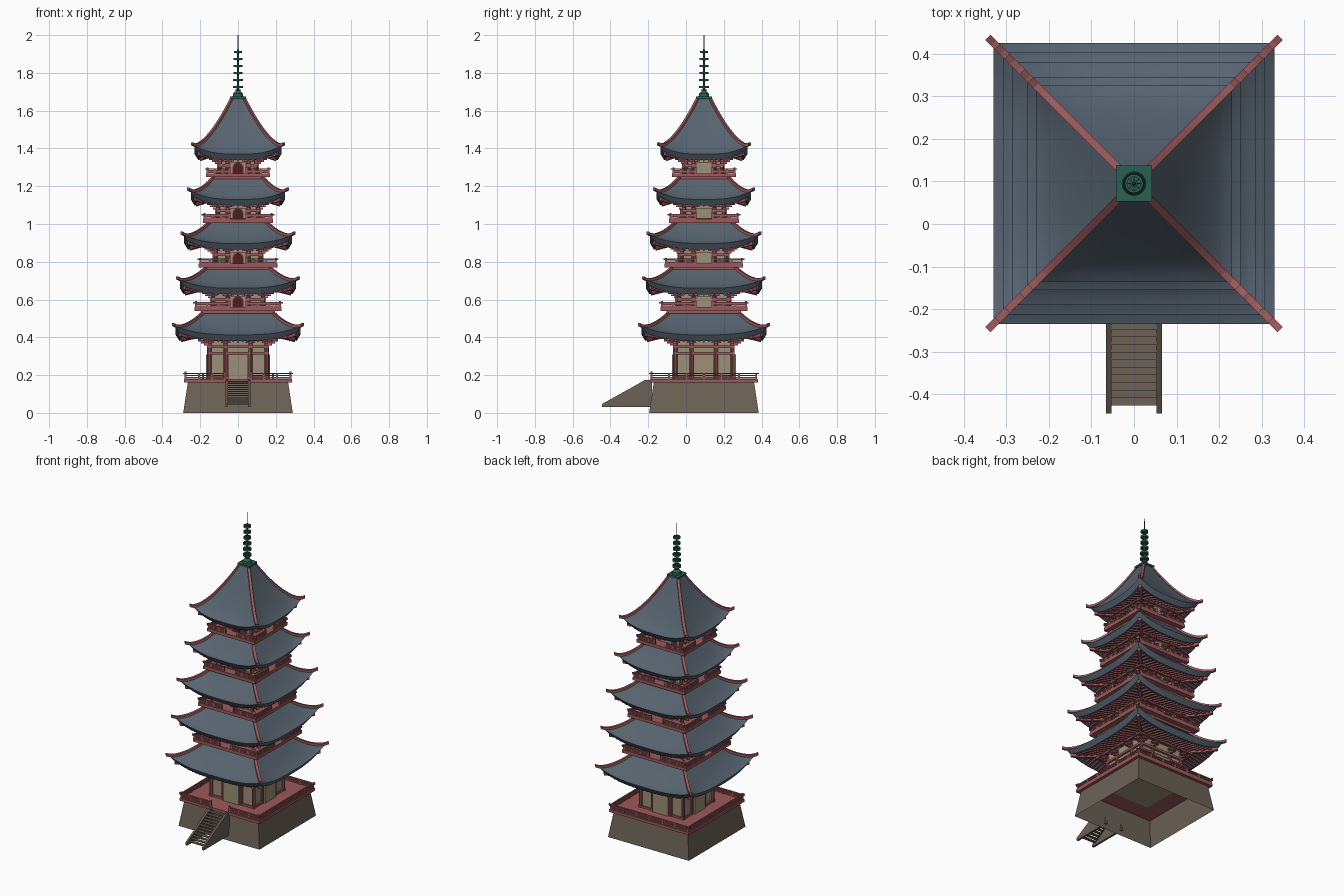
import bpy, bmesh, math
from mathutils import Vector, Matrix

if "Cube" in bpy.data.objects:
    bpy.data.objects.remove(bpy.data.objects["Cube"])

CY = 0.095  # the tower stands behind the origin, the stairs reach forward


def material(name, rgb):
    m = bpy.data.materials.new(name)
    m.diffuse_color = (*rgb, 1)
    m.use_nodes = True
    m.node_tree.nodes["Principled BSDF"].inputs["Base Color"].default_value = m.diffuse_color
    return m


RED = material("red_wood", (0.33, 0.10, 0.105))
DARK = material("dark_red", (0.09, 0.012, 0.012))
SLATE = material("slate", (0.095, 0.125, 0.16))
PLASTER = material("plaster", (0.33, 0.28, 0.19))
STONE = material("stone", (0.15, 0.122, 0.092))
GREEN = material("bronze_green", (0.025, 0.115, 0.08))


def prism(bm, ring_a, ring_b, caps=True):
    a = [bm.verts.new(p) for p in ring_a]
    b = [bm.verts.new(p) for p in ring_b]
    n = len(a)
    for i in range(n):
        bm.faces.new((a[i], a[(i + 1) % n], b[(i + 1) % n], b[i]))
    if caps:
        bm.faces.new(a[::-1])
        bm.faces.new(b)


def square(d, z):
    return [(-d, -d, z), (d, -d, z), (d, d, z), (-d, d, z)]


def box(bm, x0, x1, y0, y1, z0, z1):
    ring = lambda z: [(x0, y0, z), (x1, y0, z), (x1, y1, z), (x0, y1, z)]
    prism(bm, ring(z0), ring(z1))


def sweep(bm, pts, w, h):
    """Rectangular bar along a path, its bottom on the path."""
    d = pts[-1] - pts[0]
    s = Vector((-d.y, d.x, 0)).normalized() * w / 2
    up = Vector((0, 0, h))
    rings = [[bm.verts.new(q) for q in (p - s, p + s, p + s + up, p - s + up)] for p in pts]
    for a, b in zip(rings, rings[1:]):
        for i in range(4):
            bm.faces.new((a[i], a[(i + 1) % 4], b[(i + 1) % 4], b[i]))
    bm.faces.new(rings[0][::-1])
    bm.faces.new(rings[-1])


def lathe(bm, profile, n=16):
    rings = [[bm.verts.new((r * math.cos(2 * math.pi * i / n), r * math.sin(2 * math.pi * i / n), z))
              for i in range(n)] for r, z in profile]
    for a, b in zip(rings, rings[1:]):
        for i in range(n):
            bm.faces.new((a[i], a[(i + 1) % n], b[(i + 1) % n], b[i]))


def finish(bm, name, mat, sides=1, smooth=False):
    """Repeat the front side round the tower, then make the object."""
    geom = bm.verts[:] + bm.edges[:] + bm.faces[:]
    for k in range(1, sides):
        new = bmesh.ops.duplicate(bm, geom=geom)["geom"]
        verts = [v for v in new if isinstance(v, bmesh.types.BMVert)]
        bmesh.ops.rotate(bm, verts=verts, matrix=Matrix.Rotation(k * math.pi / 2, 3, 'Z'))
    if smooth:
        bmesh.ops.remove_doubles(bm, verts=bm.verts, dist=1e-5)
    bmesh.ops.recalc_face_normals(bm, faces=bm.faces)
    bmesh.ops.translate(bm, verts=bm.verts, vec=(0, CY, 0))
    me = bpy.data.meshes.new(name)
    bm.to_mesh(me)
    bm.free()
    me.materials.append(mat)
    ob = bpy.data.objects.new(name, me)
    bpy.context.collection.objects.link(ob)
    if smooth:
        bpy.context.view_layer.objects.active = ob
        ob.select_set(True)
        bpy.ops.object.shade_smooth_by_angle(angle=math.radians(30))
        ob.select_set(False)


def surf(u, t, H, h, z0, z1, lift, power):
    """Point on the front roof slope: u along the eave, t from eave to top."""
    d = H + (h - H) * t
    return Vector((u * d, -d, z0 + (z1 - z0) * t ** power + lift * abs(u) ** 3 * (1 - t) ** 2))


def roof(n, H, h, z0, z1, wall, lift=0.045, power=1.35):
    top = lambda u, t: surf(u, t, H, h, z0, z1, lift, power)
    under = lambda u, t: surf(u, t, H - 0.02, wall, z0 - 0.032, z0 + 0.005, lift, 1)
    # tiled slope, eave band and soffit
    bm = bmesh.new()
    nu, nt = 16, 10
    rows = [[under(-1 + 2 * i / nu, t) for i in range(nu + 1)] for t in (1, 0.5, 0)]
    rows += [[top(-1 + 2 * i / nu, j / nt) for i in range(nu + 1)] for j in range(nt + 1)]
    vs = [[bm.verts.new(p) for p in r] for r in rows]
    for a, b in zip(vs, vs[1:]):
        for i in range(nu):
            bm.faces.new((a[i], a[i + 1], b[i + 1], b[i]))
    finish(bm, f"roof_{n}", SLATE, 4, True)
    # hip ridges and corner beams
    bm = bmesh.new()
    tip = top(1, 0) + Vector((0.013, -0.013, 0.007))
    sweep(bm, [tip - Vector((0, 0, 0.005))] + [top(1, j / 10) - Vector((0, 0, 0.005)) for j in range(11)], 0.017, 0.015)
    low = Vector((0, 0, -0.02))
    sweep(bm, [under(1, t) + low for t in (0.02, 0.3, 0.6, 1)], 0.018, 0.022)
    finish(bm, f"hip_ridges_{n}", RED, 4)
    # rafters
    bm = bmesh.new()
    E = H - 0.02
    count = int(E / 0.026)
    for i in range(-count + 1, count):
        x = i * 0.026
        pts = []
        start, end = max(wall, abs(x)), E - 0.008
        if end - start < 0.015:
            continue
        for k in range(4):
            d = start + (end - start) * k / 3
            pts.append(under(x / d, (E - d) / (E - wall)) + Vector((0, 0, -0.009)))
        sweep(bm, pts, 0.008, 0.01)
    finish(bm, f"rafters_{n}", RED, 4)


def storey(n, W, z0, z1, cols):
    # plaster core
    bm = bmesh.new()
    prism(bm, square(W - 0.012, z0 - 0.02), square(W - 0.012, z1 + 0.02))
    finish(bm, f"walls_{n}", PLASTER)
    # columns, wall beams and stepped brackets
    bm = bmesh.new()
    for x in cols:
        for s in ((-1, 1) if x < W - 0.02 else (1,)):
            lathe_at = bmesh.ops.create_cone(bm, cap_ends=True, segments=10, radius1=0.011, radius2=0.011, depth=z1 - z0 + 0.02)
            bmesh.ops.translate(bm, verts=lathe_at["verts"], vec=(s * x, -W + 0.011, (z0 + z1) / 2))
        for s in (-1, 1):
            for k in range(3):
                box(bm, s * x - 0.008, s * x + 0.008, -W - 0.016 * (k + 1), -W + 0.02, z1 - 0.028 + 0.011 * k, z1 - 0.018 + 0.011 * k)
            box(bm, s * x - 0.024, s * x + 0.024, -W - 0.02, -W - 0.008, z1 - 0.016, z1 - 0.006)
    box(bm, -W, W, -W, -W + 0.02, z1 - 0.042, z1 - 0.028)
    box(bm, -W - 0.04, W + 0.04, -W - 0.04, -W - 0.028, z1 - 0.004, z1 + 0.008)
    if n == 1:
        box(bm, -W, W, -W + 0.004, -W + 0.02, z1 - 0.075, z1 - 0.063)
        box(bm, -W, W, -W + 0.004, -W + 0.02, z0, z0 + 0.012)
    finish(bm, f"timber_frame_{n}", RED, 4)


def railing(n, D, z, h, gap, sides):
    """Posts and rails; gap is the half-width of an opening in each side."""
    def side(bm, g):
        for s in (-1, 1):
            for zz, ext in ((z + h * 0.9, 0.015), (z + h * 0.55, 0), (z + h * 0.2, 0)):
                x0, x1 = sorted((s * g, s * (D + ext)))
                box(bm, x0, x1, -D - 0.004, -D + 0.004, zz - 0.0035, zz + 0.0035)
            k = 3
            for i in range(k + 1):
                x = s * (g + (D - g) * i / k)
                box(bm, x - 0.005, x + 0.005, -D - 0.005, -D + 0.005, z, z + h * (1.2 if i in (0, k) and g else 0.95))
    bm = bmesh.new()
    side(bm, gap)
    finish(bm, f"railing_{n}", RED, sides)
    if sides == 1:
        for k in range(1, 4):
            bm = bmesh.new()
            side(bm, 0)
            bmesh.ops.rotate(bm, verts=bm.verts, matrix=Matrix.Rotation(k * math.pi / 2, 3, 'Z'))
            finish(bm, f"railing_{n}_side_{k}", RED)


# stone base, an open shell
bm = bmesh.new()
prism(bm, square(0.29, 0), square(0.265, 0.165), caps=False)
finish(bm, "stone_base", STONE)
bm = bmesh.new()
prism(bm, square(0.285, 0.162), square(0.285, 0.18))
finish(bm, "platform", RED)
railing(1, 0.277, 0.18, 0.032, 0.068, 1)

# entrance stairs
bm = bmesh.new()
side = [(-0.445, 0.03), (-0.18, 0.03), (-0.18, 0.175), (-0.215, 0.175), (-0.445, 0.047)]
for s in (-1, 1):
    prism(bm, *[[(s * x, y - CY, z) for y, z in side] for x in (0.053, 0.066)])
for i in range(12):
    y, z = -0.426 + i * 0.0178, 0.045 + i * 0.0108
    box(bm, -0.054, 0.054, y - CY, y - CY + 0.019, z, z + 0.006)
finish(bm, "stairs", STONE)

# storeys: wall half-width, floor, wall top, balcony half-width
storeys = [(0.163, 0.18, 0.385, 0), (0.143, 0.56, 0.635, 0.222), (0.13, 0.79, 0.872, 0.2),
           (0.117, 1.026, 1.106, 0.178), (0.106, 1.268, 1.345, 0.161)]
# roofs: eave half-width, top half-width, eave height, top height
roofs = [(0.33, 0.16, 0.413, 0.555), (0.308, 0.145, 0.66, 0.79), (0.285, 0.13, 0.897, 1.03),
         (0.25, 0.115, 1.13, 1.265), (0.23, 0.035, 1.37, 1.66)]
for n, ((W, z0, z1, D), (H, h, e, t)) in enumerate(zip(storeys, roofs), 1):
    storey(n, W, z0, z1, (0.065, W - 0.011) if n == 1 else (0.055, W - 0.011))
    roof(n, H, h, e, t, W - 0.005)
    bm = bmesh.new()
    if n == 1:
        # ground floor doors on all sides
        box(bm, -0.054, 0.054, -W - 0.006, -W + 0.02, z0, 0.31)
        finish(bm, "doors_1", PLASTER, 4)
        continue
    # balcony slab with bracing below
    prism(bm, square(D + 0.008, z0 - 0.02), square(D + 0.008, z0))
    prism(bm, square(D - 0.025, z0 - 0.035), square(D - 0.025, z0 - 0.02))
    finish(bm, f"balcony_{n}", RED)
    railing(n, D, z0, 0.026, 0.045, 4)
    # shutters on the sides and back, arched doorway in front
    bm = bmesh.new()
    box(bm, -0.04, 0.04, -W - 0.004, -W + 0.02, z0, z1 - 0.02)
    finish(bm, f"shutters_{n}", PLASTER, 4)
    for name, r, depth, mat in (("arch_frame", 0.031, 0.008, RED), ("doorway", 0.026, 0.01, DARK)):
        bm = bmesh.new()
        arc = [(r * math.cos(math.pi * i / 10), z0 + 0.03 + r * math.sin(math.pi * i / 10)) for i in range(11)]
        outline = [(-r, z0), (r, z0)] + arc
        prism(bm, *[[(x, y, z) for x, z in outline] for y in (-W - depth, -W + 0.015)])
        finish(bm, f"{name}_{n}", mat)

# finial: square dew basin, bowl, mast and spoked rings
bm = bmesh.new()
prism(bm, square(0.034, 1.645), square(0.034, 1.664))
prism(bm, square(0.042, 1.664), square(0.042, 1.676))
lathe(bm, [(0, 1.67), (0.028, 1.676), (0.026, 1.69), (0.016, 1.7), (0.012, 1.706), (0.018, 1.712), (0, 1.713)])
lathe(bm, [(0.006, 1.7), (0.005, 1.92), (0.0025, 1.93), (0.002, 2.0), (0, 2.0)], 8)
for i in range(6):
    z, r = 1.725 + i * 0.037, 0.026 - i * 0.0008
    lathe(bm, [(r - 0.006, z - 0.006), (r, z - 0.006), (r, z + 0.006), (r - 0.006, z + 0.006), (r - 0.006, z - 0.006)])
    lathe(bm, [(0.004, z - 0.008), (0.009, z - 0.006), (0.009, z + 0.006), (0.004, z + 0.008)], 8)
    for k in range(8):
        a = Vector((math.cos(k * math.pi / 4), math.sin(k * math.pi / 4), 0))
        base = Vector((0, 0, z - 0.002))
        sweep(bm, [base + a * 0.005, base + a * (r - 0.003)], 0.003, 0.004)
finish(bm, "finial", GREEN, 1, False)
